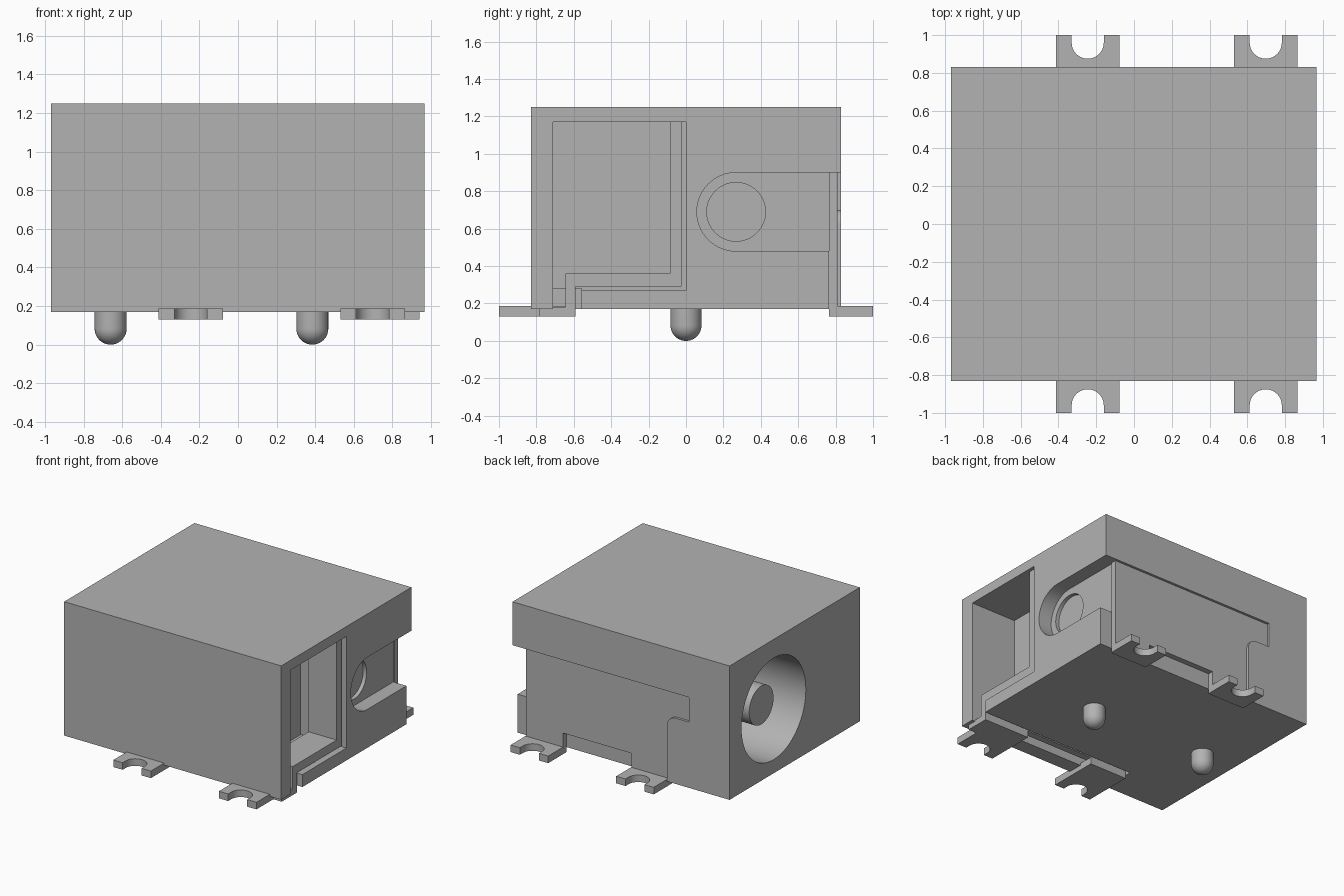
import bpy, bmesh, math
from mathutils import Vector

cube = bpy.data.objects.get("Cube")
if cube:
    bpy.data.objects.remove(cube, do_unlink=True)

grey = bpy.data.materials.new("light_grey")
grey.use_nodes = True
colour = (0.45, 0.45, 0.45, 1)
grey.diffuse_color = colour
grey.node_tree.nodes["Principled BSDF"].inputs["Base Color"].default_value = colour


def finish(name, bm):
    """Turn a bmesh into a shaded object."""
    bmesh.ops.recalc_face_normals(bm, faces=bm.faces)
    mesh = bpy.data.meshes.new(name)
    bm.to_mesh(mesh)
    bm.free()
    mesh.materials.append(grey)
    ob = bpy.data.objects.new(name, mesh)
    bpy.context.collection.objects.link(ob)
    return ob


def smooth(ob):
    bpy.ops.object.select_all(action='DESELECT')
    ob.select_set(True)
    bpy.context.view_layer.objects.active = ob
    bpy.ops.object.shade_smooth_by_angle(angle=math.radians(30))


def prism(name, pts, axis, lo, hi):
    """Extrude a 2D profile along an axis: x takes (y,z), y takes (x,z), z takes (x,y)."""
    place = {'x': lambda a, b, t: (t, a, b),
             'y': lambda a, b, t: (a, t, b),
             'z': lambda a, b, t: (a, b, t)}[axis]
    bm = bmesh.new()
    face = bm.faces.new([bm.verts.new(place(a, b, lo)) for a, b in pts])
    ext = bmesh.ops.extrude_face_region(bm, geom=[face])
    verts = [v for v in ext["geom"] if isinstance(v, bmesh.types.BMVert)]
    bmesh.ops.translate(bm, verts=verts, vec=Vector(place(0, 0, hi - lo)))
    return finish(name, bm)


def box(name, x, y, z):
    return prism(name, [(x[0], y[0]), (x[1], y[0]), (x[1], y[1]), (x[0], y[1])], 'z', *z)


def arc(cx, cy, r, a0, a1, n):
    return [(cx + r * math.cos(math.radians(a0 + (a1 - a0) * i / n)),
             cy + r * math.sin(math.radians(a0 + (a1 - a0) * i / n))) for i in range(n + 1)]


def rod(name, r, lo, hi):
    """Cylinder along x on the socket axis."""
    return prism(name, arc(PY, PZ, r, 0, 360, 64)[:-1], 'x', lo, hi)


def cut(ob, *cutters):
    bpy.context.view_layer.objects.active = ob
    for c in cutters:
        mod = ob.modifiers.new("cut", 'BOOLEAN')
        mod.operation, mod.solver, mod.object = 'DIFFERENCE', 'EXACT', c
        bpy.ops.object.modifier_apply(modifier=mod.name)
        bpy.data.objects.remove(c, do_unlink=True)


PY, PZ = 0.268, 0.69            # socket axis
FEET = (-0.245, 0.6975)         # foot centres in x
HALF = 0.1675                   # foot half width


def slot_profile(y_end):
    return [(y_end, 0.90)] + arc(PY, PZ, 0.21, 90, 270, 32) + [(y_end, 0.48)]


# Outline of the rear opening: wide panel with a hooked tab
hook = [(-0.61, 0.90), (-0.61, 0.70)] + arc(-0.49, 0.62, 0.08, 90, 0, 10)

# Housing with socket, side slot, rear opening, contact bay and underside groove
housing = box("housing", (-0.97, 0.967), (-0.83, 0.83), (0.17, 1.25))
bay = [(-0.71, 0.1), (-0.71, 1.17), (0, 1.17), (0, 0.27), (-0.56, 0.27), (-0.56, 0.1)]
cut(housing,
    rod("socket_cutter", 0.41, -1.1, 0.5),
    prism("slot_cutter", slot_profile(0.9), 'x', 0.80, 1.1),
    prism("rear_cutter", hook + [(-0.41, 0.1), (1.1, 0.1), (1.1, 0.90)], 'y', 0.765, 0.95),
    prism("bay_cutter", bay, 'x', 0.56, 1.1),
    box("groove_cutter", (-0.43, 0.6), (-0.71, -0.56), (0.1, 0.28)))
smooth(housing)

# Centre pin, its end sunk slightly into the side terminal
pin = rod("centre_pin", 0.155, -0.86, 0.82)
smooth(pin)

# Side terminal strip around the pin
side_plate = prism("side_terminal", slot_profile(0.81), 'x', 0.80, 0.85)
cut(side_plate, rod("pin_cutter", 0.157, 0.82, 0.95))
smooth(side_plate)

# Rear terminal plate, with a gap between its two legs
rear = hook + [(-0.41, 0.13), (-0.08, 0.13), (-0.08, 0.30), (0.53, 0.30),
               (0.53, 0.13), (0.86, 0.13), (0.86, 0.90)]
smooth(prism("rear_terminal", rear, 'y', 0.765, 0.81))

# Front contact: bent strip in the bay, cross bar in the groove, outer tab
strip = [(-0.025, 1.17), (-0.085, 1.17), (-0.085, 0.36), (-0.645, 0.36),
         (-0.645, 0.13), (-0.59, 0.13), (-0.59, 0.29), (-0.025, 0.29)]
prism("contact_strip", strip, 'x', 0.69, 0.94)
box("contact_cross_bar", (-0.41, 0.69), (-0.645, -0.59), (0.13 + 0.055, 0.28))
box("contact_tab", (0.86, 0.94), (-0.785, -0.59), (0.13, 0.18))

# Notched solder feet
for side, inner, label in ((-1, 0.59, "front"), (1, 0.77, "rear")):
    for cx in FEET:
        notch = arc(cx, 0.96, 0.085, 180, 360, 20)
        pts = ([(cx - HALF, inner), (cx - HALF, 1.0), (cx - 0.085, 1.0)] + notch +
               [(cx + 0.085, 1.0), (cx + HALF, 1.0), (cx + HALF, inner)])
        smooth(prism(label + "_foot", [(x, y * side) for x, y in pts], 'z', 0.13, 0.187))

# Round-ended locating pegs
for cx in (-0.66, 0.385):
    bm = bmesh.new()
    profile = [(0.0, 0.2), (0.083, 0.2)] + arc(0, 0.083, 0.083, 0, -90, 10)
    verts = [bm.verts.new((r, 0, z)) for r, z in profile]
    edges = [bm.edges.new(pair) for pair in zip(verts, verts[1:])]
    bmesh.ops.spin(bm, geom=verts + edges, cent=(0, 0, 0), axis=(0, 0, 1),
                   angle=math.tau, steps=32)
    bmesh.ops.remove_doubles(bm, verts=bm.verts, dist=1e-4)
    bmesh.ops.translate(bm, verts=bm.verts, vec=(cx, 0, 0))
    smooth(finish("locating_peg", bm))
